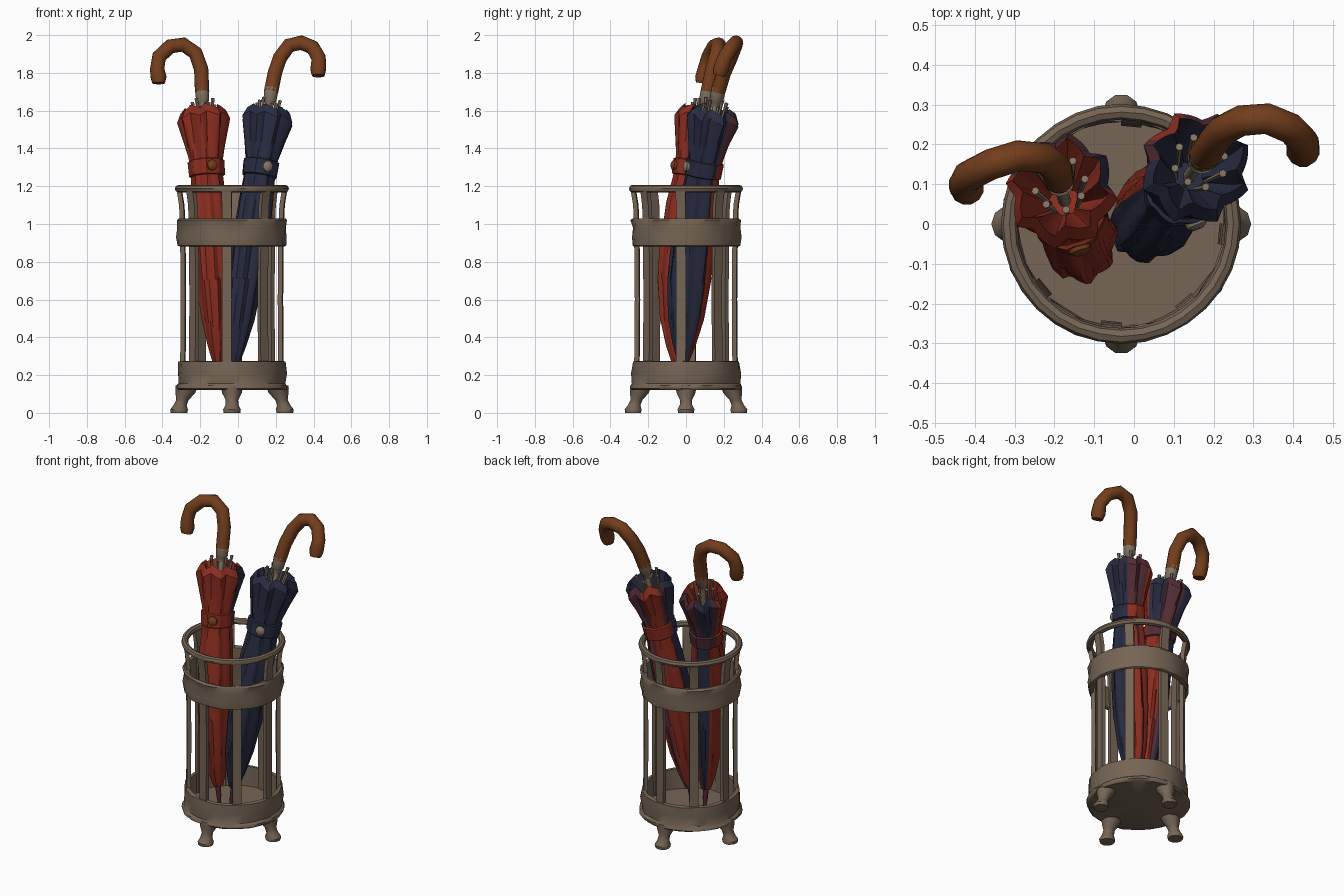
import bpy, bmesh, math, random
from math import sin, cos, pi, tau
from mathutils import Vector

random.seed(4)
if "Cube" in bpy.data.objects:
    bpy.data.objects.remove(bpy.data.objects["Cube"], do_unlink=True)


def material(name, rgb):
    m = bpy.data.materials.new(name)
    m.use_nodes = True
    m.diffuse_color = (*rgb, 1)
    m.node_tree.nodes["Principled BSDF"].inputs["Base Color"].default_value = (*rgb, 1)
    return m


BRONZE = material("weathered bronze", (0.18, 0.13, 0.09))
WOOD = material("brown wood", (0.17, 0.047, 0.012))
RED = material("red cloth", (0.26, 0.026, 0.014))
NAVY = material("navy cloth", (0.022, 0.025, 0.055))
PLUM = material("plum cloth", (0.085, 0.025, 0.035))
METAL = material("dull metal", (0.24, 0.185, 0.13))

CENTRE = Vector((-0.032, 0, 0))


def loft(name, rings, mats, caps=True, loop=False, rule=None, angle=40):
    """Skin a list of equal-sized point rings."""
    bm = bmesh.new()
    rows = [[bm.verts.new(p) for p in ring] for ring in rings]
    n = len(rows[0])
    pairs = list(zip(rows, rows[1:]))
    if loop:
        pairs.append((rows[-1], rows[0]))
    for i, (a, b) in enumerate(pairs):
        for j in range(n):
            k = (j + 1) % n
            f = bm.faces.new((a[j], a[k], b[k], b[j]))
            if rule:
                f.material_index = rule(i, j)
    if caps and not loop:
        bm.faces.new(rows[0][::-1])
        bm.faces.new(rows[-1])
    bmesh.ops.recalc_face_normals(bm, faces=bm.faces)
    me = bpy.data.meshes.new(name)
    bm.to_mesh(me)
    bm.free()
    for m in mats:
        me.materials.append(m)
    me.shade_smooth()
    me.set_sharp_from_angle(angle=math.radians(angle))
    ob = bpy.data.objects.new(name, me)
    bpy.context.collection.objects.link(ob)
    return ob


def lathe(name, profile, mat, loop=False, jitter=0.0, n=32):
    """Turn a radius/height profile about the stand's axis, with a hammered wobble."""
    rings = []
    for r, z in profile:
        ring = []
        for j in range(n):
            a, q = tau * j / n, r + random.uniform(-jitter, jitter)
            ring.append(CENTRE + Vector((q * cos(a), q * sin(a), z)))
        rings.append(ring)
    return loft(name, rings, [mat], loop=loop)


def tube(name, points, radii, mat, n=10):
    """Sweep a circle along a path."""
    pts = [Vector(p) for p in points]
    rings = []
    for i, p in enumerate(pts):
        t = (pts[min(i + 1, len(pts) - 1)] - pts[max(i - 1, 0)]).normalized()
        u = t.cross(Vector((0.3, -1, 0.05))).normalized()
        v = t.cross(u)
        rings.append([p + radii[i] * (u * cos(tau * j / n) + v * sin(tau * j / n)) for j in range(n)])
    return loft(name, rings, [mat], angle=50)


# Stand: base tray, upper band and top ring
lathe("base_tray", [(0.02, 0.125), (0.285, 0.12), (0.298, 0.13), (0.296, 0.145), (0.284, 0.155),
                    (0.287, 0.21), (0.284, 0.272), (0.262, 0.275), (0.258, 0.15), (0.02, 0.15)],
      BRONZE, jitter=0.005)
lathe("upper_band", [(0.275, 0.88), (0.287, 0.885), (0.290, 0.93), (0.284, 0.98), (0.291, 1.02),
                     (0.283, 1.03), (0.262, 1.025), (0.262, 0.885)], BRONZE, loop=True, jitter=0.006)
lathe("top_ring", [(0.282 + 0.02 * cos(tau * k / 8), 1.187 + 0.02 * sin(tau * k / 8)) for k in range(8)],
      BRONZE, loop=True, jitter=0.001)

# Eight upright slats that flare out to the ring
for k in range(8):
    a = tau * k / 8 - pi / 2 - 0.1
    out, side = Vector((cos(a), sin(a), 0)), Vector((-sin(a), cos(a), 0))
    rings = []
    for r, z in ((0.262, 0.15), (0.258, 0.6), (0.262, 1.0), (0.267, 1.1), (0.28, 1.18)):
        c = CENTRE + out * r + Vector((0, 0, z))
        rings.append([c + out * 0.012 * s + side * 0.026 * t for s, t in ((1, -1), (1, 1), (-1, 1), (-1, -1))])
    loft(f"slat_{k + 1}", rings, [BRONZE])

# Four splayed feet
for k, name in enumerate(("left", "back", "right", "front")):
    a = pi / 2 * k
    rings = []
    for r, z, w in ((0.238, 0.145, 0.06), (0.247, 0.105, 0.052), (0.262, 0.068, 0.033),
                    (0.275, 0.04, 0.035), (0.28, 0.018, 0.047), (0.28, 0, 0.044)):
        c = CENTRE + Vector((r * cos(a), r * sin(a), z))
        rings.append([c + Vector((w * cos(tau * j / 10), w * sin(tau * j / 10), 0)) for j in range(10)])
    loft(f"{name}_foot", rings, [BRONZE])

FOLDS, SEG = 8, 48
# height, x radius, y radius, pleat depth
CANOPY = ((0.27, 0.028, 0.030, 0.05), (0.36, 0.048, 0.058, 0.08), (0.5, 0.070, 0.088, 0.1),
          (0.7, 0.086, 0.108, 0.1), (0.9, 0.090, 0.108, 0.1), (1.1, 0.088, 0.1, 0.1),
          (1.25, 0.080, 0.085, 0.07), (1.34, 0.084, 0.088, 0.08), (1.45, 0.108, 0.110, 0.1),
          (1.56, 0.129, 0.133, 0.11), (1.605, 0.108, 0.110, 0.14), (1.54, 0.088, 0.088, 0.2),
          (1.44, 0.035, 0.035, 0.1))
STRAP = ((1.25, 0.083, 0.088, 0.03), (1.255, 0.091, 0.096, 0.04), (1.33, 0.095, 0.1, 0.04),
         (1.335, 0.086, 0.09, 0.03))


def umbrella(name, low, mid, top, cloths, zones, handle, phase, button_angle, button_mat):
    """zones: (end angle, cloth index) lists for body, strap and crown."""
    low, mid, top = Vector(low), Vector(mid), Vector(top)

    def axis(z):
        """Gently bowed centre line through three points."""
        a, b, c = low.z, mid.z, top.z
        p = (low * ((z - b) * (z - c) / ((a - b) * (a - c)))
             + mid * ((z - a) * (z - c) / ((b - a) * (b - c)))
             + top * ((z - a) * (z - b) / ((c - a) * (c - b))))
        return Vector((p.x, p.y, z))

    def spot(z, rx, ry, a):
        """Point around the centre line on a plane square to it."""
        lean = axis(z + 0.05) - axis(z - 0.05)
        x, y = rx * cos(a), ry * sin(a)
        return axis(z) + Vector((x, y, -(x * lean.x + y * lean.y) / 0.1))

    def pleated(profile):
        rings = []
        for z, rx, ry, depth in profile:
            ring = []
            for j in range(SEG):
                a = tau * j / SEG
                t = (a * FOLDS / tau + phase + 0.5 * z) % 1
                wave = 2 * (t / 0.75 if t < 0.75 else (1 - t) / 0.25) - 1
                f = 1 + depth * wave
                p = spot(z, rx * f, ry * f, a)
                if z > 1.5:
                    p.z -= 0.015 * wave
                ring.append(p)
            rings.append(ring)
        return rings

    def cloth(profile):
        """Back pleats carry the second cloth colours; the lining keeps the first."""
        def rule(i, j):
            z0, z1 = profile[i][0], profile[i + 1][0]
            if z1 < z0:
                return 0
            part = 0 if z0 < 1.25 else 1 if z1 < 1.36 else 2
            for end, index in zones[part]:
                if 360 * j / SEG < end:
                    return index
            return 0
        return rule

    loft(f"{name}_canopy", pleated(CANOPY), cloths, rule=cloth(CANOPY), angle=30)
    loft(f"{name}_strap", pleated(STRAP), cloths, caps=False, rule=cloth(STRAP), angle=30)
    # Tip, shaft, collar and handle
    tube(f"{name}_tip", [axis(0.15), axis(0.2), axis(0.3)], [0.009, 0.015, 0.02], PLUM, 8)
    tube(f"{name}_shaft", [axis(1.42), axis(1.7)], [0.016, 0.016], METAL, 8)
    tube(f"{name}_collar", [axis(z) for z in (1.62, 1.645, 1.655, 1.72)],
         [0.022, 0.027, 0.036, 0.039], METAL)
    grip = [0.039] * (len(handle) - 2) + [0.043, 0.034]
    tube(f"{name}_handle", handle, grip, WOOD, 12)
    # Rib ends around the shaft
    for k in range(FOLDS):
        a = tau * (k + 0.3) / FOLDS
        tip = 1.63 + 0.025 * (k % 2)
        tube(f"{name}_rib_{k + 1}", [spot(1.48, 0.04, 0.04, a), spot(tip - 0.03, 0.06, 0.06, a),
                                     spot(tip, 0.064, 0.064, a)], [0.006, 0.008, 0.01], METAL, 6)
    # Strap button
    a = math.radians(button_angle)
    inner, outer = spot(1.295, 0.085, 0.085, a), spot(1.295, 0.115, 0.115, a)
    tube(f"{name}_button", [inner, inner.lerp(outer, 0.7), outer], [0.03, 0.028, 0.014], button_mat)


umbrella("red_umbrella", (-0.10, -0.045, 0.15), (-0.138, -0.03, 0.8), (-0.19, 0.115, 1.7),
         [RED, NAVY, PLUM],
         [[(70, 0), (90, 2), (135, 1)],
          [(160, 2)],
          [(40, 1), (105, 2), (145, 1), (165, 2)]],
         [(-.19, .115, 1.70), (-.195, .14, 1.82), (-.225, .165, 1.905), (-.29, .172, 1.95),
          (-.36, .15, 1.94), (-.418, .12, 1.885), (-.428, .1, 1.82), (-.42, .09, 1.775), (-.42, .085, 1.745)],
         0.1, -72, WOOD)
umbrella("blue_umbrella", (-0.035, -0.02, 0.15), (0.052, 0.027, 0.8), (0.175, 0.17, 1.7),
         [NAVY, RED, PLUM],
         [[(45, 0), (80, 1), (95, 2), (170, 1)],
          [(45, 0), (175, 1)],
          [(40, 0), (105, 2), (145, 1), (170, 2)]],
         [(.175, .17, 1.70), (.195, .2, 1.80), (.222, .235, 1.88), (.27, .26, 1.945),
          (.335, .265, 1.96), (.395, .24, 1.935), (.427, .205, 1.88), (.425, .185, 1.82), (.425, .175, 1.785)],
         0.45, -68, METAL)
